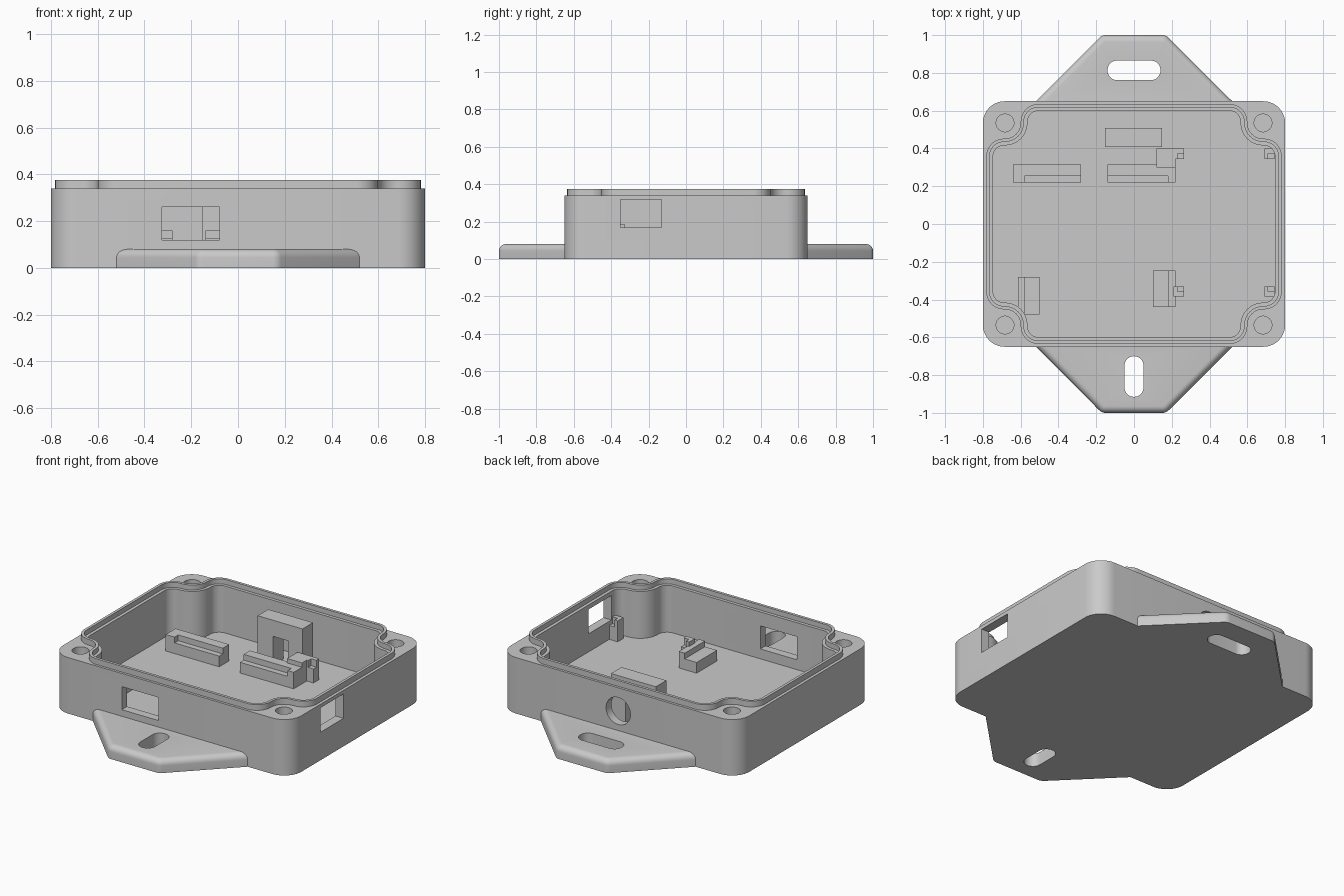
import bpy, bmesh, math
from mathutils import Vector

cube = bpy.data.objects.get("Cube")
if cube:
    bpy.data.objects.remove(cube, do_unlink=True)

grey = bpy.data.materials.new("plain grey plastic")
grey.use_nodes = True
COLOUR = (0.59, 0.59, 0.59, 1)
grey.diffuse_color = COLOUR
grey.node_tree.nodes["Principled BSDF"].inputs["Base Color"].default_value = COLOUR

FLOOR, RIM, LIP = 0.06, 0.34, 0.375


def rounded(corners, seg=10):
    """Outline through (x, y, radius) corners with tangent arcs."""
    out = []
    n = len(corners)
    for i, (x, y, r) in enumerate(corners):
        p = Vector((x, y, 0))
        if r == 0:
            out.append(p)
            continue
        a = (Vector((*corners[i - 1][:2], 0)) - p).normalized()
        b = (Vector((*corners[(i + 1) % n][:2], 0)) - p).normalized()
        half = a.angle(b) / 2
        c = p + (a + b).normalized() * (r / math.sin(half))
        t = r / math.tan(half)
        v0, v1 = p + a * t - c, p + b * t - c
        # Points on the chord, pushed out to the radius at even angles
        turn = math.pi / 2 - half
        for k in range(seg + 1):
            f = 0.5 + math.tan(turn * (2 * k / seg - 1)) / (2 * math.tan(turn))
            out.append(c + v0.lerp(v1, f).normalized() * r)
    return out


def rect(x0, x1, y0, y1, r=0):
    return rounded([(x0, y0, r), (x1, y0, r), (x1, y1, r), (x0, y1, r)])


def circle(x, y, r, n=40):
    return [Vector((x + r * math.cos(k * math.tau / n),
                    y + r * math.sin(k * math.tau / n), 0)) for k in range(n)]


def ring(bm, outline, z):
    return [bm.verts.new((p.x, p.y, z)) for p in outline]


def bridge(bm, *rings):
    """Quads between each ring and the next."""
    for a, b in zip(rings, rings[1:]):
        for i in range(len(a)):
            j = (i + 1) % len(a)
            bm.faces.new((a[i], a[j], b[j], b[i]))


def fill(bm, *rings):
    """Flat face bounded by the first ring, with the others as holes."""
    edges = [bm.edges.get((r[i - 1], r[i])) for r in rings for i in range(len(r))]
    bmesh.ops.triangle_fill(bm, use_beauty=True, edges=edges, normal=(0, 0, 1))


def add_prism(bm, outline, z0, z1):
    low, high = ring(bm, outline, z0), ring(bm, outline, z1)
    bridge(bm, low, high)
    bm.faces.new(low[::-1])
    bm.faces.new(high)


def finish(name, bm):
    bmesh.ops.recalc_face_normals(bm, faces=bm.faces)
    mesh = bpy.data.meshes.new(name)
    bm.to_mesh(mesh)
    bm.free()
    mesh.materials.append(grey)
    ob = bpy.data.objects.new(name, mesh)
    bpy.context.collection.objects.link(ob)
    return ob


def blocks(name, *boxes):
    """One object from boxes given as x0, x1, y0, y1, z0, z1."""
    bm = bmesh.new()
    for x0, x1, y0, y1, z0, z1 in boxes:
        add_prism(bm, rect(x0, x1, y0, y1), z0, z1)
    return finish(name, bm)


def on_floor(name, *boxes):
    return blocks(name, *[(*b[:4], FLOOR - 0.01, b[4]) for b in boxes])


def cut(target, cutter):
    """Subtract the cutter, taking the first solver that opens a hole."""
    mod = target.modifiers.new("cut", "BOOLEAN")
    mod.operation, mod.object = "DIFFERENCE", cutter
    for solver in ("MANIFOLD", "EXACT"):
        mod.solver = solver
        bpy.context.view_layer.update()
        view = bpy.context.evaluated_depsgraph_get()
        result = bpy.data.meshes.new_from_object(target.evaluated_get(view))
        if len(result.vertices) > len(target.data.vertices):
            target.data = result
            break
    target.modifiers.remove(mod)
    bpy.data.objects.remove(cutter, do_unlink=True)


def smooth(ob):
    ob.data.shade_smooth()
    ob.data.set_sharp_from_angle(angle=math.radians(30))


def inner_outline(d):
    """Lip outline, scooped round the screw bosses and offset inwards by d."""
    hx, hy, nx, ny = 0.782 - d, 0.635 - d, 0.60 - d, 0.452 - d
    vex, cave = 0.094 - d, 0.083 + d
    pts = []
    for sx, sy in ((1, 1), (-1, 1), (-1, -1), (1, -1)):
        corner = [(sx * hx, sy * ny, vex), (sx * nx, sy * ny, cave), (sx * nx, sy * hy, vex)]
        pts += corner if sx * sy > 0 else corner[::-1]
    return rounded(pts)


# Body: outer wall, rim with blind screw holes, raised lip, inner ledge, hollow
bm = bmesh.new()
shell = rect(-0.8, 0.8, -0.65, 0.65, 0.115)
base, rim = ring(bm, shell, 0), ring(bm, shell, RIM)
bridge(bm, base, rim)
bm.faces.new(base)
lip, ledge, hollow = (inner_outline(d) for d in (0, 0.017, 0.036))
lip_foot, floor = ring(bm, lip, RIM), ring(bm, hollow, FLOOR)
bridge(bm, lip_foot, ring(bm, lip, LIP), ring(bm, ledge, LIP),
       ring(bm, ledge, RIM + 0.005), ring(bm, hollow, RIM + 0.005), floor)
bm.faces.new(floor)
holes = []
for sx in (-1, 1):
    for sy in (-1, 1):
        hole = circle(sx * 0.683, sy * 0.535, 0.047)
        mouth, end = ring(bm, hole, RIM), ring(bm, hole, 0.1)
        bridge(bm, mouth, end)
        bm.faces.new(end)
        holes.append(mouth)
fill(bm, rim, lip_foot, *holes)
body = finish("body", bm)

# Openings in the walls
cut(body, blocks("front_window", (-0.325, -0.08, -0.8, -0.57, 0.12, 0.26)))
cut(body, blocks("side_window", (0.71, 0.9, -0.35, -0.13, 0.17, 0.318)))
bm = bmesh.new()
add_prism(bm, circle(0, 0.199, 0.082), 0.57, 0.75)
for v in bm.verts:
    v.co = (v.co.x, v.co.z, v.co.y)
cut(body, finish("round_port", bm))
smooth(body)


def mounting_lug(name, side, slot):
    """Tapered lug with a rounded top edge and a slot through it."""
    bm = bmesh.new()
    fillet, height, back = 0.036, 0.08, 0.64
    levels = [(0, 0)]
    for k in range(7):
        a = k * math.pi / 12
        levels.append((fillet * (1 - math.cos(a)), height - fillet * (1 - math.sin(a))))
    rings = []
    for t, z in levels:
        k, tip, r = 1.17 - t * math.sqrt(2), 1 - t, 0.05 - t
        outline = rounded([(k - back, back, 0), (k - tip, tip, r),
                           (tip - k, tip, r), (back - k, back, 0)], 5)
        rings.append(ring(bm, [p * side for p in outline], z))
    bridge(bm, *rings)
    low, high = ring(bm, slot, 0), ring(bm, slot, height)
    bridge(bm, low, high)
    fill(bm, rings[0], low)
    fill(bm, rings[-1], high)
    smooth(finish(name, bm))


mounting_lug("back_lug", 1, rect(-0.14, 0.14, 0.762, 0.865, 0.05))
mounting_lug("front_lug", -1, rect(-0.05, 0.05, -0.915, -0.7, 0.049))

# Tall holder in front of the round port, with a slot in it
holder = on_floor("port_holder", (-0.153, 0.148, 0.407, 0.508, 0.333))
cut(holder, blocks("holder_slot", (-0.05, 0.05, 0.3, 0.6, 0, 0.235)))

# Stepped board rests on the floor
TOP, STEP = 0.16, 0.125
on_floor("left_rest", (-0.64, -0.28, 0.255, 0.315, TOP), (-0.64, -0.58, 0.22, 0.255, TOP),
         (-0.58, -0.28, 0.22, 0.255, STEP))
on_floor("middle_rest", (-0.14, 0.22, 0.255, 0.315, TOP), (0.18, 0.22, 0.22, 0.255, TOP),
         (-0.14, 0.18, 0.22, 0.255, STEP))
on_floor("front_left_rest", (-0.615, -0.58, -0.48, -0.28, TOP), (-0.58, -0.5, -0.48, -0.28, STEP))
on_floor("front_right_rest", (0.18, 0.22, -0.44, -0.245, TOP), (0.1, 0.18, -0.44, -0.245, STEP))
on_floor("corner_stop", (0.12, 0.22, 0.30, 0.40, 0.187))

# Small notched corner posts
for label, x in (("inner", 0.21), ("wall", 0.69)):
    for end, y, s in (("back", 0.40, -1), ("front", -0.385, 1)):
        mid, far = y + s * 0.027, y + s * 0.055
        on_floor(f"{label}_{end}_post",
                 (x, x + 0.055, min(y, mid), max(y, mid), 0.187),
                 (x, x + 0.02, min(mid, far), max(mid, far), 0.187),
                 (x + 0.02, x + 0.055, min(mid, far), max(mid, far), 0.145))
